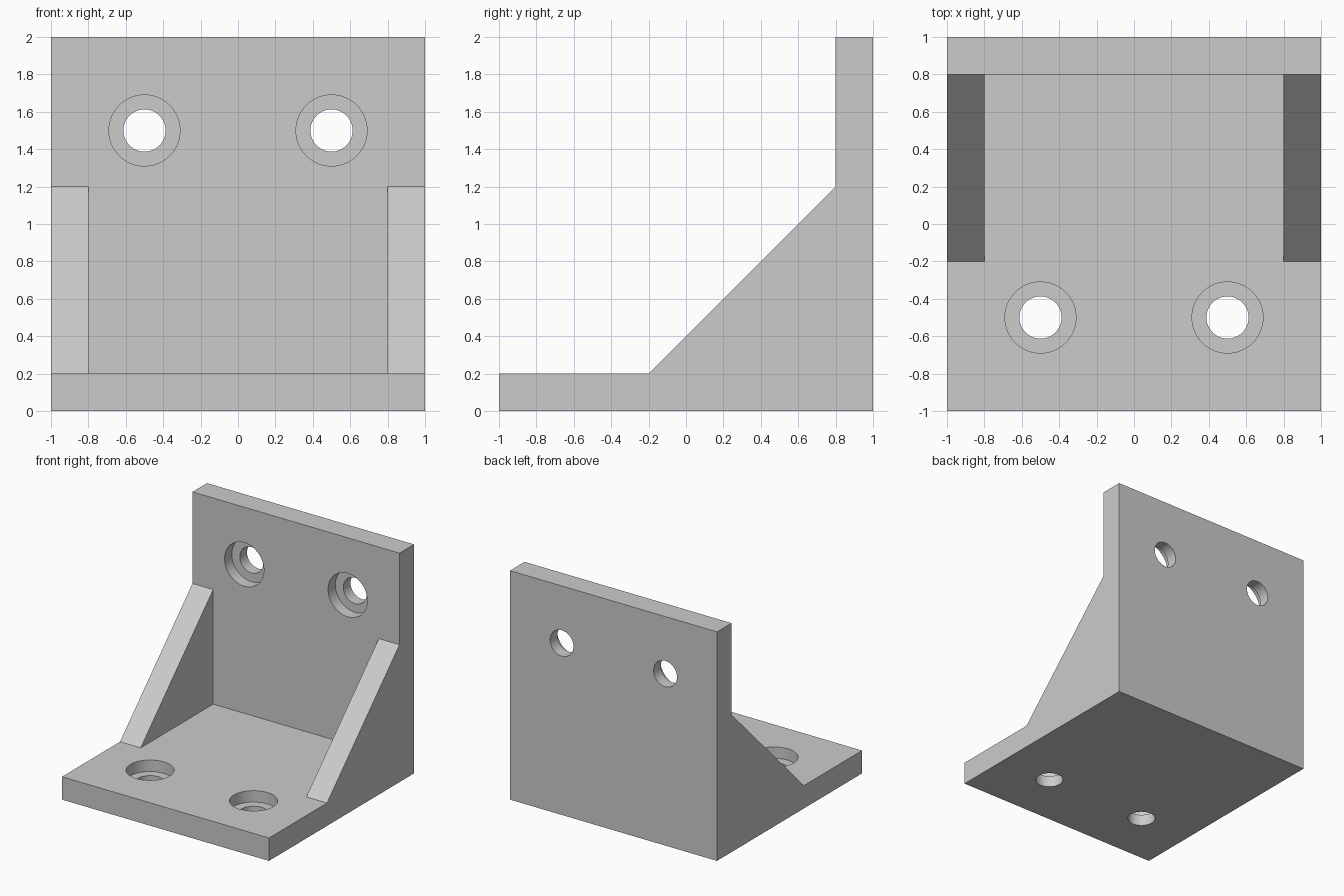
import bpy
import bmesh
from math import radians
from mathutils import Matrix

if "Cube" in bpy.data.objects:
    bpy.data.objects.remove(bpy.data.objects["Cube"])

HALF, WALL = 1.0, 0.2
HOLE_R, BORE_R, BORE_DEPTH = 0.113, 0.19, 0.1

grey = bpy.data.materials.new("light grey")
grey.use_nodes = True
colour = (0.6, 0.6, 0.6, 1)
grey.diffuse_color = colour
grey.node_tree.nodes["Principled BSDF"].inputs["Base Color"].default_value = colour


def make_object(name, bm):
    bmesh.ops.recalc_face_normals(bm, faces=bm.faces)
    mesh = bpy.data.meshes.new(name)
    bm.to_mesh(mesh)
    bm.free()
    mesh.materials.append(grey)
    obj = bpy.data.objects.new(name, mesh)
    bpy.context.collection.objects.link(obj)
    return obj


def extruded(name, profile, half_width):
    """Extrude a (y, z) side profile symmetrically along x."""
    bm = bmesh.new()
    face = bm.faces.new([bm.verts.new((-half_width, y, z)) for y, z in profile])
    side = bmesh.ops.extrude_face_region(bm, geom=[face])
    verts = [v for v in side["geom"] if isinstance(v, bmesh.types.BMVert)]
    bmesh.ops.translate(bm, verts=verts, vec=(2 * half_width, 0, 0))
    return make_object(name, bm)


def cylinder(name, radius, bottom, top, placement):
    bm = bmesh.new()
    middle = Matrix.Translation((0, 0, (bottom + top) / 2))
    bmesh.ops.create_cone(bm, cap_ends=True, segments=64, radius1=radius,
                          radius2=radius, depth=top - bottom,
                          matrix=placement @ middle)
    return make_object(name, bm)


# Bracket body: base, upright and sloped side gussets in one profile
bracket = extruded("corner_bracket", [
    (-HALF, 0), (HALF, 0), (HALF, 2), (HALF - WALL, 2),
    (HALF - WALL, 1.2), (-0.2, WALL), (-HALF, WALL)], HALF)

# Pocket that leaves only the two gussets standing
cutters = [extruded("pocket_cutter", [
    (-1.5, WALL), (HALF - WALL, WALL), (HALF - WALL, 2.5), (-1.5, 2.5)],
    HALF - WALL)]

# Counterbored screw holes: local z = 0 is the outer face, +z points inward
base = Matrix.Translation((0, -0.5, 0))
upright = Matrix.Translation((0, HALF, 1.5)) @ Matrix.Rotation(radians(90), 4, "X")
for plate in (base, upright):
    for x in (-0.5, 0.5):
        spot = Matrix.Translation((x, 0, 0)) @ plate
        cutters.append(cylinder("hole_cutter", HOLE_R, -0.1, WALL + 0.1, spot))
        cutters.append(cylinder("counterbore_cutter", BORE_R,
                                WALL - BORE_DEPTH, WALL + 0.1, spot))

# Cut, apply, and discard the cutters
bpy.context.view_layer.objects.active = bracket
for cutter in cutters:
    cutter.hide_render = True
    cut = bracket.modifiers.new("cut", "BOOLEAN")
    cut.operation = "DIFFERENCE"
    cut.solver = "EXACT"
    cut.object = cutter
    bpy.ops.object.modifier_apply(modifier=cut.name)
    bpy.data.objects.remove(cutter)

# Smooth hole walls with crisp rims
bpy.ops.object.select_all(action="DESELECT")
bracket.select_set(True)
bpy.ops.object.shade_smooth_by_angle(angle=radians(30))
